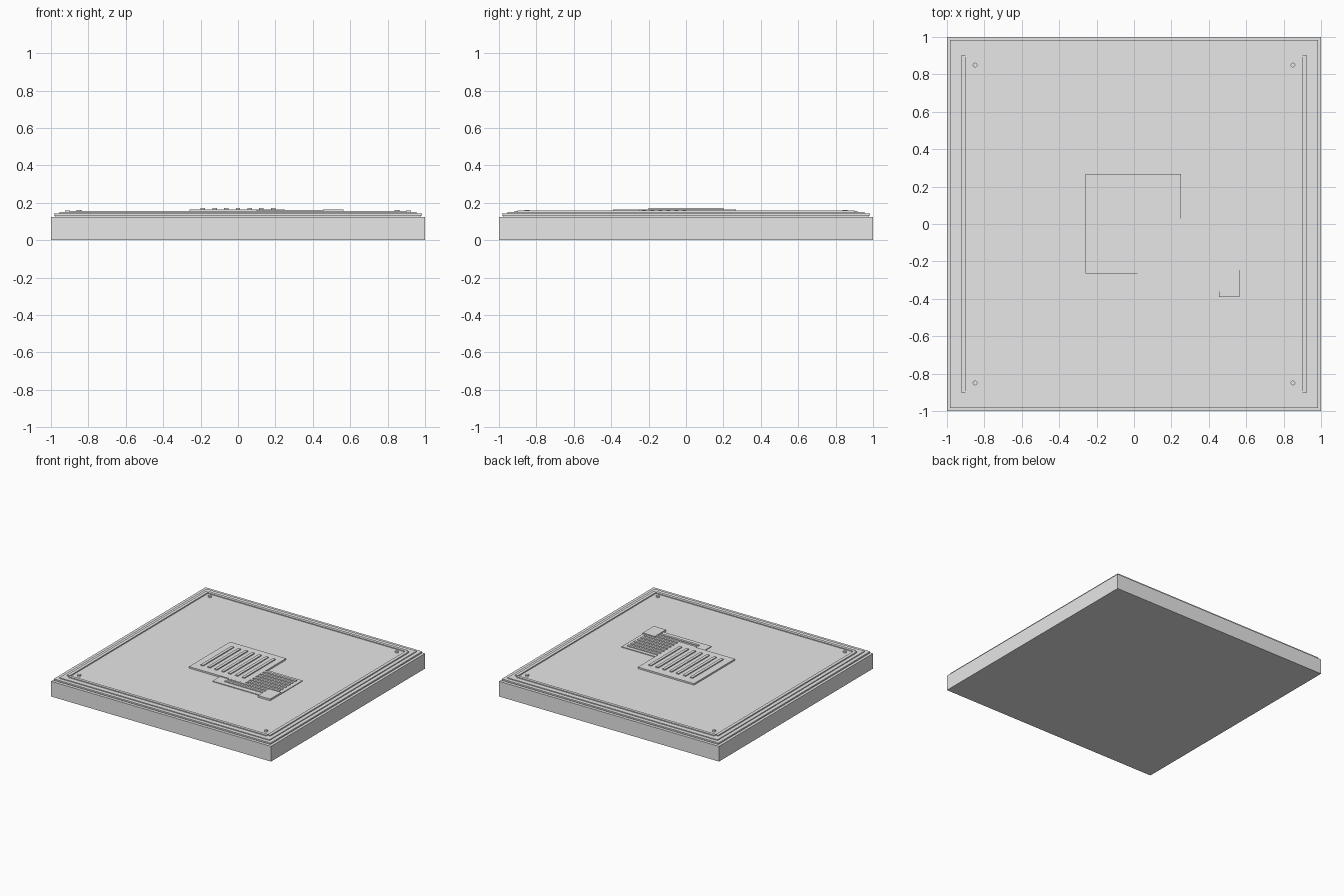
import bpy
import bmesh
from mathutils import Matrix, Vector

if "Cube" in bpy.data.objects:
    bpy.data.objects.remove(bpy.data.objects["Cube"])

grey = bpy.data.materials.new("light grey")
grey.diffuse_color = (0.8, 0.8, 0.8, 1)
grey.use_nodes = True
grey.node_tree.nodes["Principled BSDF"].inputs["Base Color"].default_value = grey.diffuse_color


def boxes(name, extents):
    """One object made of boxes given as x0, x1, y0, y1, z0, z1."""
    bm = bmesh.new()
    for x0, x1, y0, y1, z0, z1 in extents:
        centre = Vector(((x0 + x1) / 2, (y0 + y1) / 2, (z0 + z1) / 2))
        size = Matrix.Diagonal((x1 - x0, y1 - y0, z1 - z0, 1))
        bmesh.ops.create_cube(bm, size=1, matrix=Matrix.Translation(centre) @ size)
    return finish(name, bm)


def finish(name, bm):
    mesh = bpy.data.meshes.new(name)
    bm.to_mesh(mesh)
    bm.free()
    mesh.materials.append(grey)
    obj = bpy.data.objects.new(name, mesh)
    bpy.context.collection.objects.link(obj)
    return obj


def square(name, half, z0, z1):
    return boxes(name, [(-half, half, -half, half, z0, z1)])


# Stepped slab
square("base_slab", 1.0, 0.0, 0.125)
square("shadow_gap", 0.975, 0.12, 0.135)
square("lid_plate", 0.985, 0.131, 0.143)
square("deck", 0.955, 0.14, 0.150)

# Border rails, open at the corners
side_rails = [(s * 0.912 - 0.013, s * 0.912 + 0.013, -0.9, 0.9, 0.145, 0.159) for s in (-1, 1)]
end_rails = [(-0.9, 0.9, s * 0.904 - 0.012, s * 0.904 + 0.012, 0.145, 0.157) for s in (-1, 1)]
boxes("side_rails", side_rails)
boxes("end_rails", end_rails)

# Corner studs
bm = bmesh.new()
for sx in (-1, 1):
    for sy in (-1, 1):
        bmesh.ops.create_cone(bm, cap_ends=True, segments=12, radius1=0.013, radius2=0.013,
                              depth=0.016,
                              matrix=Matrix.Translation((sx * 0.85, sy * 0.85, 0.154)))
finish("corner_studs", bm)

# Central raised plate with lengthwise ribs
boxes("central_plate", [(-0.26, 0.25, -0.265, 0.268, 0.148, 0.163)])
boxes("central_ribs", [(x - 0.012, x + 0.012, -0.2, 0.2, 0.16, 0.171)
                       for x in (i * 0.0627 for i in range(-3, 4))])

# Lower plate with crosswise ribs and a small end block
boxes("lower_plate", [(0.02, 0.565, -0.36, 0.03, 0.148, 0.156)])
boxes("lower_ribs", [(0.1, 0.535, y - 0.010, y + 0.010, 0.154, 0.1625)
                     for y in (-0.31 + i * 0.043 for i in range(8))])
boxes("end_block", [(0.455, 0.565, -0.39, -0.245, 0.148, 0.164)])
